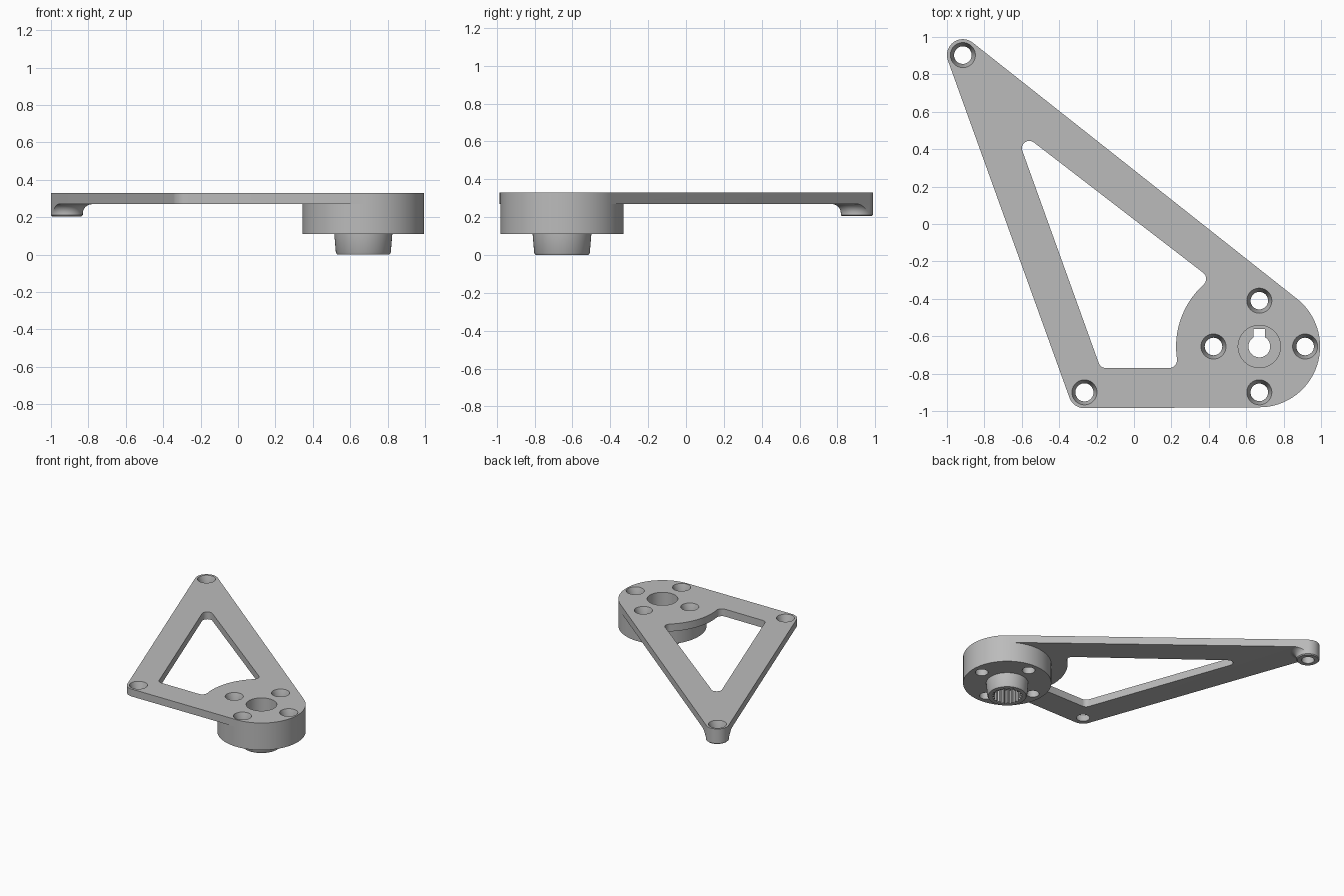
import bpy, bmesh, math
from math import cos, sin, pi, radians
from mathutils import Vector
from mathutils.geometry import convex_hull_2d

cube = bpy.data.objects.get("Cube")
if cube:
    bpy.data.objects.remove(cube, do_unlink=True)

SEG = 96
HUB = Vector((0.67, -0.655))
TIP = Vector((-0.915, 0.903))
CORNER = Vector((-0.265, -0.9))
HUB_R, END_R = 0.325, 0.085
PLATE_LOW, PLATE_TOP = 0.27, 0.33

grey = bpy.data.materials.new("plain grey")
grey.use_nodes = True
colour = (0.5, 0.5, 0.5, 1)
grey.diffuse_color = colour
grey.node_tree.nodes["Principled BSDF"].inputs["Base Color"].default_value = colour


def circle(centre, radius, seg=SEG):
    return [centre + radius * Vector((cos(2 * pi * i / seg), sin(2 * pi * i / seg)))
            for i in range(seg)]


def loft(name, rings):
    """Closed solid through rings of 3D points, capped at both ends."""
    bm = bmesh.new()
    loops = [[bm.verts.new(p) for p in ring] for ring in rings]
    for a, b in zip(loops, loops[1:]):
        for i in range(len(a)):
            j = (i + 1) % len(a)
            bm.faces.new((a[i], a[j], b[j], b[i]))
    bm.faces.new(loops[0][::-1])
    bm.faces.new(loops[-1])
    bmesh.ops.recalc_face_normals(bm, faces=bm.faces)
    mesh = bpy.data.meshes.new(name)
    bm.to_mesh(mesh)
    bm.free()
    mesh.materials.append(grey)
    obj = bpy.data.objects.new(name, mesh)
    bpy.context.collection.objects.link(obj)
    return obj


def prism(name, outline, low, high):
    return loft(name, [[(p.x, p.y, z) for p in outline] for z in (low, high)])


def lathe(name, centre, profile, seg=SEG):
    return loft(name, [[(p.x, p.y, z) for p in circle(centre, r, seg)] for r, z in profile])


def combine(target, other, operation):
    """Apply a boolean and remove the helper."""
    mod = target.modifiers.new("join", "BOOLEAN")
    mod.operation, mod.object, mod.solver = operation, other, "EXACT"
    bpy.context.view_layer.objects.active = target
    bpy.ops.object.modifier_apply(modifier=mod.name)
    bpy.data.objects.remove(other, do_unlink=True)


def rounded(corner, start, end, steps=8):
    """Circular fillet between two tangent points."""
    u, v = (start - corner).normalized(), (end - corner).normalized()
    w = sin(u.angle(v) / 2)
    points = []
    for i in range(steps + 1):
        t = i / steps
        a, b, c = (1 - t) ** 2, 2 * w * t * (1 - t), t * t
        points.append((a * start + b * corner + c * end) / (a + b + c))
    return points


def toward(a, b, distance):
    return a + (b - a).normalized() * distance


def on_arc(degrees):
    return HUB + 0.445 * Vector((cos(radians(degrees)), sin(radians(degrees))))


# Plate outline wraps the two ends and the hub
points = circle(TIP, END_R) + circle(CORNER, END_R) + circle(HUB, HUB_R)
outline = [points[i] for i in convex_hull_2d(points)]
bracket = prism("bracket_arm", outline, PLATE_LOW, PLATE_TOP)

# Hub with tapered boss below
combine(bracket, lathe("hub", HUB, [
    (0.14, 0), (0.147, 0.012), (0.155, 0.11), (HUB_R, 0.11), (HUB_R, PLATE_LOW)]), "UNION")

# Filleted foot under the tip, trimmed to the plate outline
fillet = [(0.135 - 0.05 * cos(a), 0.22 + 0.05 * sin(a))
          for a in (i * pi / 16 for i in range(9))]
foot = lathe("foot", TIP, [(0.078, 0.205), (END_R, 0.212)] + fillet)
combine(foot, prism("foot_trim", outline, 0.1, 0.4), "INTERSECT")
combine(bracket, foot, "UNION")

# Window with a concave side following the hub
apex, low_left = Vector((-0.643, 0.519)), Vector((-0.179, -0.77))
low_right, top_right = on_arc(195), on_arc(125.5)
window = (rounded(apex, toward(apex, top_right, 0.135), toward(apex, low_left, 0.135))
          + rounded(low_left, toward(low_left, apex, 0.028), toward(low_left, low_right, 0.028))
          + rounded(low_right, toward(low_right, low_left, 0.052), on_arc(188))
          + [on_arc(188 - i * 2.5) for i in range(1, 22)]
          + rounded(top_right, on_arc(132.5), toward(top_right, apex, 0.052)))
combine(bracket, prism("window_cut", window, 0.2, 0.4), "DIFFERENCE")

# Countersunk screw holes: two at the ends, four around the hub
holes = [TIP, CORNER] + circle(HUB, 0.245, 4)
for centre in holes:
    cut = lathe("screw_cut", centre,
                [(0.047, 0.05), (0.047, 0.265), (0.067, PLATE_TOP), (0.067, 0.4)], 40)
    combine(bracket, cut, "DIFFERENCE")

# Centre: top recess, keyed bore, splined socket
combine(bracket, lathe("recess_cut", HUB, [(0.113, 0.15), (0.113, 0.4)]), "DIFFERENCE")
key = [HUB + Vector(p) for p in ((-0.03, 0), (0.03, 0), (0.03, 0.094), (-0.03, 0.094))]
combine(bracket, prism("key_cut", key, 0.05, 0.2), "DIFFERENCE")
combine(bracket, lathe("bore_cut", HUB, [(0.058, 0.05), (0.058, 0.2)], 48), "DIFFERENCE")
teeth = 20
spline = []
for i in range(teeth * 4):
    r = 0.112 if i % 4 < 2 else 0.097
    a = 2 * pi * i / (teeth * 4)
    spline.append(HUB + r * Vector((cos(a), sin(a))))
combine(bracket, prism("spline_cut", spline, -0.1, 0.11), "DIFFERENCE")

bpy.ops.object.select_all(action="DESELECT")
bracket.select_set(True)
bpy.context.view_layer.objects.active = bracket
bpy.ops.object.shade_smooth_by_angle(angle=radians(30))
